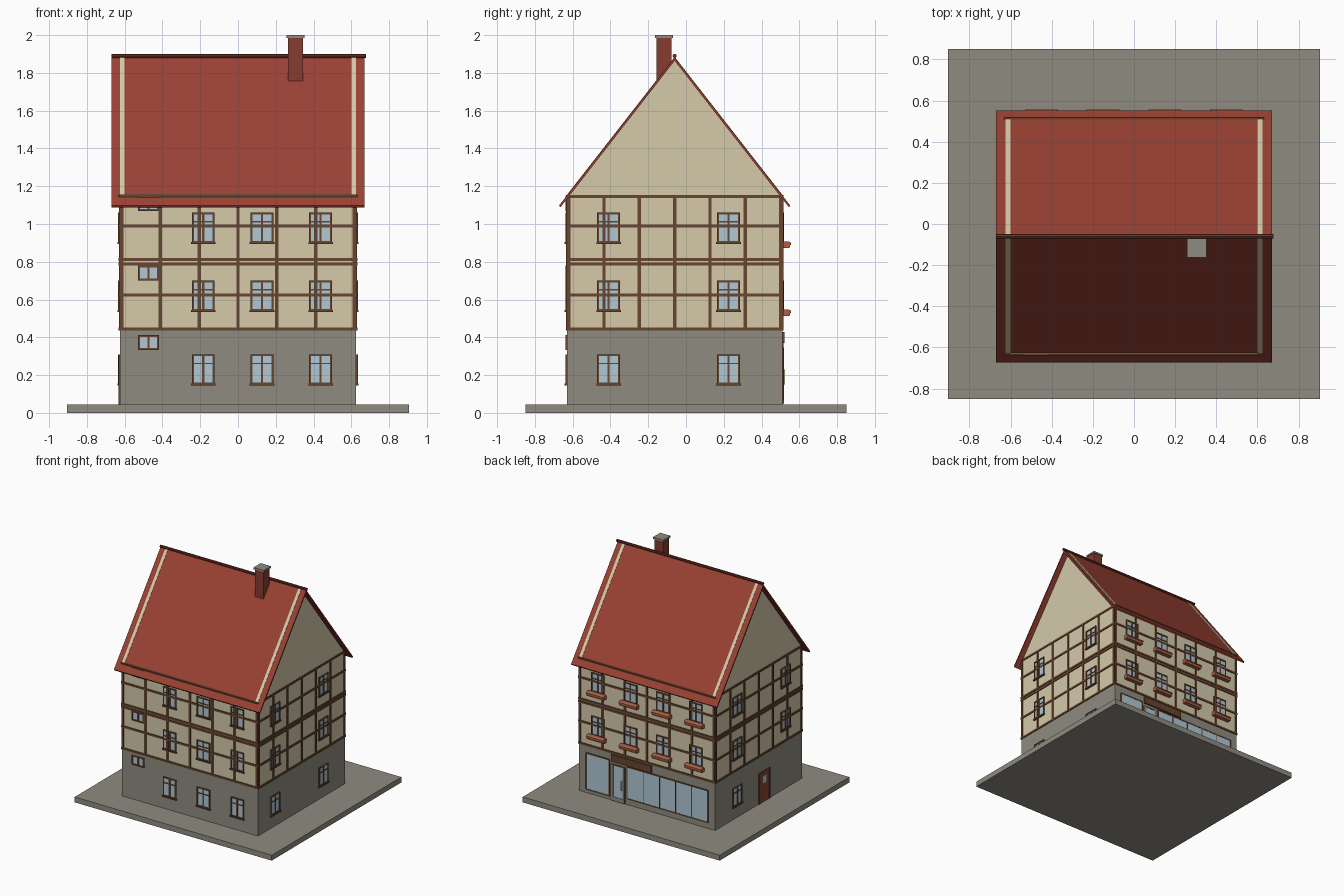
import bpy, bmesh, math
from mathutils import Vector

if "Cube" in bpy.data.objects:
    bpy.data.objects.remove(bpy.data.objects["Cube"])


def mat(name, rgb):
    m = bpy.data.materials.new(name)
    m.diffuse_color = (*rgb, 1)
    m.use_nodes = True
    m.node_tree.nodes["Principled BSDF"].inputs["Base Color"].default_value = m.diffuse_color
    return m


CREAM = mat("cream plaster", (0.66, 0.59, 0.40))
GREY = mat("grey stone", (0.275, 0.26, 0.22))
ROOF = mat("red roof tile", (0.32, 0.053, 0.033))
RIDGE = mat("dark red ridge", (0.17, 0.03, 0.02))
TIMBER = mat("brown timber", (0.14, 0.06, 0.027))
GLASS = mat("pale blue glass", (0.44, 0.58, 0.66))
BRICK = mat("chimney brick", (0.24, 0.045, 0.03))
TERRA = mat("terracotta", (0.40, 0.12, 0.06))
DOOR = mat("door wood", (0.24, 0.065, 0.03))

FX, FRONT, BACK = 0.625, -0.63, 0.51     # wall planes
RY = (FRONT + BACK) / 2                  # ridge position
CORNERS = [(-1, -1), (1, -1), (1, 1), (-1, 1)]


def finish(bm, name, material):
    bmesh.ops.recalc_face_normals(bm, faces=bm.faces)
    me = bpy.data.meshes.new(name)
    bm.to_mesh(me)
    bm.free()
    ob = bpy.data.objects.new(name, me)
    bpy.context.collection.objects.link(ob)
    me.materials.append(material)
    return ob


def add_box(bm, a, b):
    r = bmesh.ops.create_cube(bm, size=1)
    for v in r["verts"]:
        v.co = Vector([(a[i] + b[i]) / 2 + v.co[i] * (b[i] - a[i]) for i in range(3)])


def boxes(name, material, items):
    bm = bmesh.new()
    for a, b in items:
        add_box(bm, a, b)
    return finish(bm, name, material)


def prism_x(name, material, profile, x0, x1):
    """Extrude a (y, z) profile along x."""
    bm = bmesh.new()
    f = bm.faces.new([bm.verts.new((x0, y, z)) for y, z in profile])
    r = bmesh.ops.extrude_face_region(bm, geom=[f])
    vs = [g for g in r["geom"] if isinstance(g, bmesh.types.BMVert)]
    bmesh.ops.translate(bm, vec=(x1 - x0, 0, 0), verts=vs)
    return finish(bm, name, material)


def on_wall(side, u0, u1, z0, z1, out, inn=-0.01):
    """Box corners for a plate on one wall: u runs along it, out is its relief."""
    if side == "front":
        return (u0, FRONT - out, z0), (u1, FRONT - inn, z1)
    if side == "back":
        return (u0, BACK + inn, z0), (u1, BACK + out, z1)
    if side == "right":
        return (FX + inn, u0, z0), (FX + out, u1, z1)
    return (-FX - out, u0, z0), (-FX - inn, u1, z1)


# Main masses
boxes("base_slab", GREY, [((-0.905, -0.85, 0), (0.905, 0.85, 0.045))])
boxes("ground_floor", GREY, [((-FX, FRONT, 0.04), (FX, BACK, 0.435))])
boxes("upper_floors", CREAM, [((-FX, FRONT, 0.435), (FX, BACK, 1.155))])

# Gable walls, their sloping tops just showing through the roof
for name, x0, x1 in (("gable_left", -FX, -FX + 0.025), ("gable_right", FX - 0.025, FX)):
    prism_x(name, CREAM, [(FRONT, 1.155), (BACK, 1.155), (RY, 1.885)], x0, x1)

# Thin pitched roof
H, S, TOP, T = 0.612, 1.281, 1.882, 0.018
prism_x("roof", ROOF, [(RY - H, TOP - S * H), (RY, TOP), (RY + H, TOP - S * H),
                       (RY + H - 0.007, TOP - S * H - 0.010), (RY, TOP - T),
                       (RY - H + 0.007, TOP - S * H - 0.010)], -0.67, 0.67)
prism_x("ridge_cap", RIDGE, [(RY + 0.011 * math.cos(i * math.pi / 4),
                              1.89 + 0.011 * math.sin(i * math.pi / 4))
                             for i in range(8)], -0.67, 0.677)

# Chimney
boxes("chimney", BRICK, [((0.265, -0.157, 1.74), (0.345, -0.077, 1.987))])
boxes("chimney_cap", GREY, [((0.258, -0.164, 1.985), (0.352, -0.070, 2.0))])

# Timber framing: posts and rails on every wall
for side in ("front", "back", "left", "right"):
    lo, hi = (-FX, FX) if side in ("front", "back") else (FRONT, BACK)
    w = 0.009
    beams = []
    for i in range(7):
        u = lo + w + (hi - lo - 2 * w) * i / 6
        beams.append(on_wall(side, u - w, u + w, 0.435, 1.153, 0.006))
    for z in (0.443, 0.625, 0.787, 0.811, 0.989, 1.146):
        beams.append(on_wall(side, lo - 0.006, hi + 0.006, z - 0.008, z + 0.008, 0.0065))
    boxes("timber_frame_" + side, TIMBER, beams)


# Windows
def windows(side, spots, w=0.12, h=0.16, small=False):
    frames, panes = [], []
    t = 0.010
    for u, z in spots:
        a, b = u - w / 2, u + w / 2
        panes.append(on_wall(side, a, b, z, z + h, 0.004))
        parts = [(a, a + t, z, z + h), (b - t, b, z, z + h),
                 (a, b, z, z + t), (a, b, z + h - t, z + h),
                 (u - 0.006, u + 0.006, z, z + h)]
        if not small:
            parts.append((a, b, z + 0.108, z + 0.115))
        frames += [on_wall(side, *p, 0.009) for p in parts]
        if not small:
            frames.append(on_wall(side, a - 0.005, b + 0.005, z - 0.006, z + 0.005, 0.014))
    tag = side + ("_stair" if small else "")
    boxes("window_frames_" + tag, TIMBER, frames)
    boxes("window_glass_" + tag, GLASS, panes)


ROWS = (0.15, 0.54, 0.90)
BACK_U = (-0.45, -0.15, 0.15, 0.45)
windows("front", [(u, z) for u in (-0.184, 0.127, 0.437) for z in ROWS])
windows("front", [(-0.474, z) for z in (0.334, 0.702, 1.07)], 0.112, 0.078, True)
windows("right", [(u, z) for u in (-0.41, 0.225) for z in ROWS])
windows("left", [(-0.41, ROWS[1]), (-0.41, ROWS[2])] + [(0.225, z) for z in ROWS])
windows("back", [(u, z) for u in BACK_U for z in ROWS[1:]])

# Flower boxes: tapered troughs with a lip
for n, (u, z) in enumerate([(u, z) for z in ROWS[1:] for u in BACK_U]):
    y = BACK + 0.012
    prism_x(f"flower_box_{n + 1}", TERRA,
            [(y - 0.008, z - 0.028), (y + 0.026, z - 0.028), (y + 0.030, z - 0.010),
             (y + 0.034, z - 0.010), (y + 0.034, z), (y + 0.022, z + 0.007),
             (y - 0.002, z + 0.007), (y - 0.008, z)], u - 0.08, u + 0.08)

# Side door on the left wall
boxes("side_door_frame", TIMBER, [on_wall("left", -0.205, -0.19, 0.045, 0.30, 0.008),
                                  on_wall("left", -0.075, -0.06, 0.045, 0.30, 0.008),
                                  on_wall("left", -0.205, -0.06, 0.288, 0.30, 0.008)])
boxes("side_door", DOOR, [on_wall("left", -0.19, -0.075, 0.045, 0.288, 0.004)])
boxes("side_door_glass", GLASS, [on_wall("left", -0.155, -0.11, 0.20, 0.26, 0.006)])

# Shopfront: show window, glazed door and a row of five panes
bays = [(0.345, 0.56, 0.075, 0.375), (0.205, 0.325, 0.05, 0.345), (-0.56, 0.18, 0.095, 0.36)]
boxes("shop_glass", GLASS, [on_wall("back", *b, 0.004) for b in bays])
shop = []
for a, b, z0, z1 in bays:
    shop += [(a - 0.005, a + 0.004, z0, z1), (b - 0.004, b + 0.005, z0, z1),
             (a, b, z0 - 0.004, z0 + 0.005), (a, b, z1 - 0.005, z1 + 0.004)]
shop += [(-0.56 + 0.148 * i - 0.003, -0.56 + 0.148 * i + 0.003, 0.095, 0.36) for i in range(1, 5)]
boxes("shop_frames", TIMBER, [on_wall("back", *p, 0.007) for p in shop])
d = bays[1]
boxes("shop_door_frame", GREY, [on_wall("back", d[0], d[0] + 0.018, d[2], d[3], 0.008),
                                on_wall("back", d[1] - 0.018, d[1], d[2], d[3], 0.008),
                                on_wall("back", d[0], d[1], d[2], d[2] + 0.03, 0.008)])
boxes("shop_door_handle", CREAM, [on_wall("back", 0.226, 0.233, 0.15, 0.23, 0.014)])
boxes("shop_sign", TIMBER, [on_wall("back", -0.045, 0.325, 0.37, 0.428, 0.012)])
